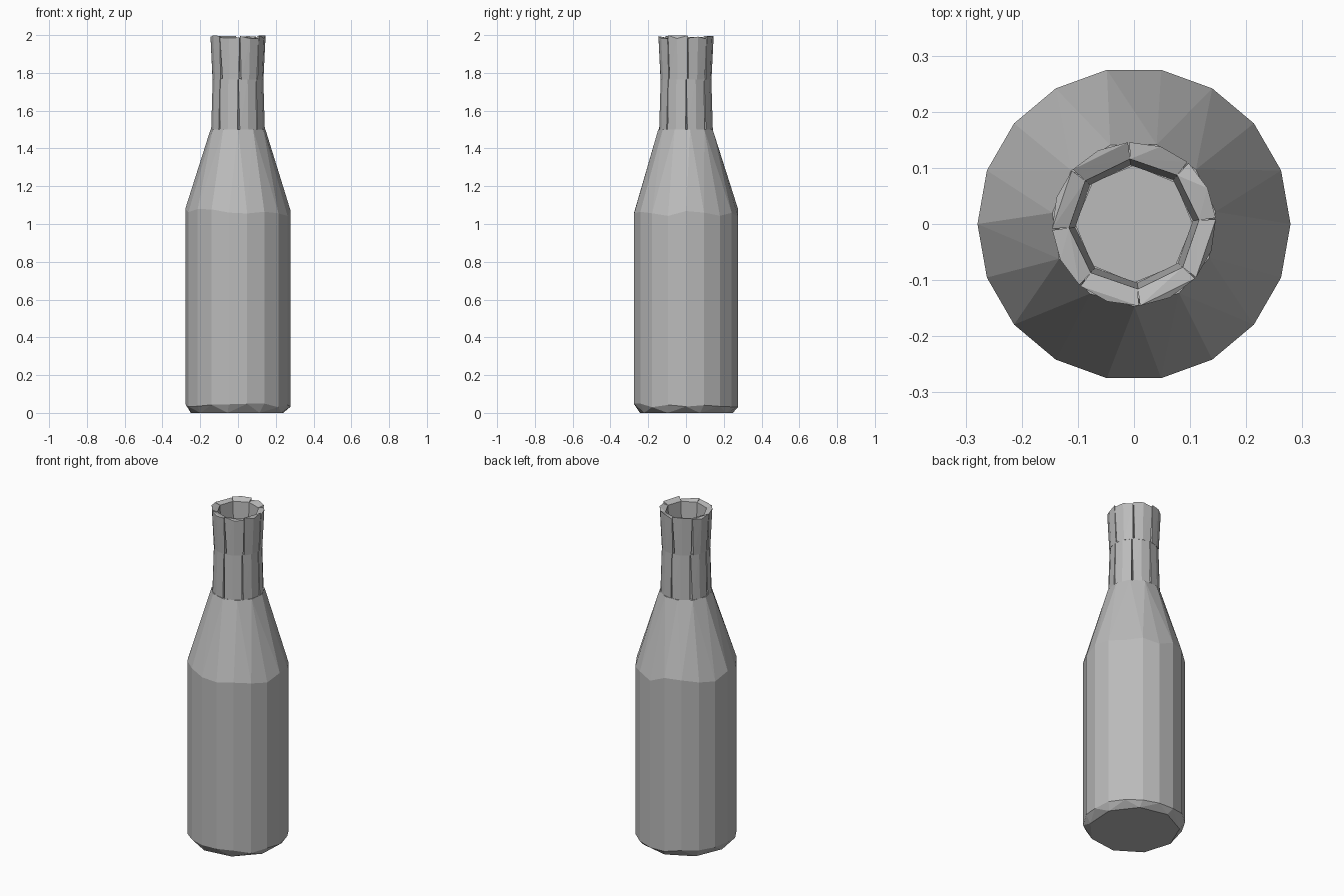
import bpy, bmesh, random
from math import pi, sin, cos

random.seed(4)
cube = bpy.data.objects.get("Cube")
if cube:
    bpy.data.objects.remove(cube, do_unlink=True)

grey = bpy.data.materials.new("bottle grey")
grey.use_nodes = True
grey.diffuse_color = (0.5, 0.5, 0.5, 1)
grey.node_tree.nodes["Principled BSDF"].inputs["Base Color"].default_value = (0.5, 0.5, 0.5, 1)


def polar(radius, angle, z):
    return (radius * cos(angle), radius * sin(angle), z)


def ring(radius, z, sides, jitter=0.0, turn=0.0):
    """Points of a roughly level polygon."""
    return [polar(radius, turn + 2 * pi * i / sides, z + random.uniform(-jitter, jitter))
            for i in range(sides)]


def hull(bm, points):
    """Add the flat-faced convex solid around the points."""
    verts = [bm.verts.new(p) for p in points]
    result = bmesh.ops.convex_hull(bm, input=verts)
    loose = [v for v in result["geom_interior"] if isinstance(v, bmesh.types.BMVert)]
    bmesh.ops.delete(bm, geom=loose, context='VERTS')


def finish(bm, name):
    bmesh.ops.recalc_face_normals(bm, faces=bm.faces)
    mesh = bpy.data.meshes.new(name)
    bm.to_mesh(mesh)
    bm.free()
    mesh.materials.append(grey)
    bpy.context.collection.objects.link(bpy.data.objects.new(name, mesh))


# Body: chamfered base, straight wall, tapering shoulder
bm = bmesh.new()
hull(bm, ring(0.25, 0, 9, turn=0.3)
     + ring(0.279, 0.04, 18, 0.012)
     + ring(0.279, 1.06, 18, 0.025)
     + ring(0.147, 1.5, 11, turn=0.15))
finish(bm, "body")


def neck_section(name, bottom, top, r_bottom, r_top, turn, ragged):
    """A tube of eight staves, with tapering grooves between them."""
    bm = bmesh.new()
    step = 2 * pi / 8
    for i in range(8):
        start = turn + i * step
        end = start + step
        gap = random.uniform(0.03, 0.08)
        points = []
        for z, r, cut in ((bottom, r_bottom, gap), (top, r_top, 0.015)):
            lift = ragged if z == top else 0
            for angle in (start + cut, start + step / 2, end - cut / 3):
                points.append(polar(r, angle, z - random.uniform(0, lift)))
            for angle in (start, end):
                points.append(polar(r - 0.03, angle, z - lift))
        hull(bm, points)
    finish(bm, name)


# Neck: straight lower tube and a slightly flared, ragged mouth
neck_section("lower_neck", 1.5, 1.77, 0.142, 0.134, 0.0, 0.0)
neck_section("bottle_mouth", 1.765, 2.0, 0.135, 0.146, 0.06, 0.02)
